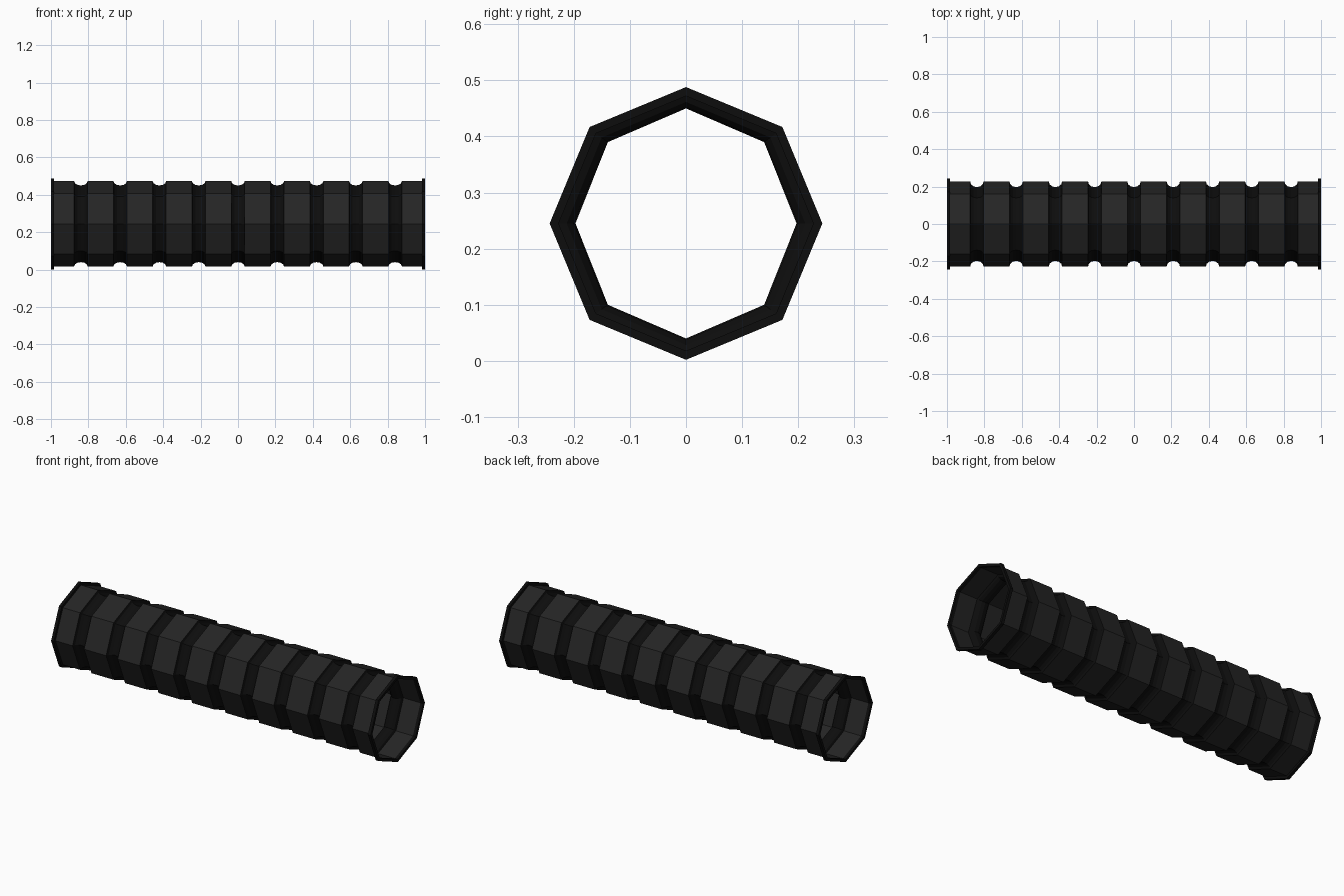
import bpy, bmesh, math

if "Cube" in bpy.data.objects:
    bpy.data.objects.remove(bpy.data.objects["Cube"])

SIDES, ZC = 8, 0.245

def mat(name, v):
    m = bpy.data.materials.new(name)
    m.diffuse_color = (v, v, v, 1)
    m.use_nodes = True
    m.node_tree.nodes["Principled BSDF"].inputs["Base Color"].default_value = m.diffuse_color
    return m

rubber = mat("dark_rubber", 0.018)
black = mat("black_rubber", 0.004)

# Outline along the tube: (x, y radius, z radius, groove flag of the strip that follows)
profile = [(-0.99, 0.228, 0.228, 0)]
for i in range(-4, 5):
    cx = i * 0.21
    for k in range(7):
        a = math.pi * k / 6
        s = math.sin(a)
        profile.append((cx - 0.036 * math.cos(a), 0.228 - 0.031 * s,
                        0.228 - 0.023 * s, 1 if k < 6 else 0))
profile.append((0.99, 0.228, 0.228, 0))

def lathe(name, prof, closed=False):
    bm = bmesh.new()
    rings = []
    for x, ry, rz, _ in prof:
        rings.append([bm.verts.new((x, ry * math.cos(math.tau * j / SIDES),
                                    ZC + rz * math.sin(math.tau * j / SIDES)))
                      for j in range(SIDES)])
    n = len(rings)
    for i in range(n if closed else n - 1):
        a, b = rings[i], rings[(i + 1) % n]
        for j in range(SIDES):
            k = (j + 1) % SIDES
            f = bm.faces.new((a[j], a[k], b[k], b[j]))
            f.material_index = prof[i][3]
    bmesh.ops.recalc_face_normals(bm, faces=bm.faces)
    me = bpy.data.meshes.new(name)
    bm.to_mesh(me)
    bm.free()
    ob = bpy.data.objects.new(name, me)
    bpy.context.collection.objects.link(ob)
    me.materials.append(rubber)
    me.materials.append(black)
    return ob

# Thin corrugated tube
lathe("ribbed_tube", profile)

# Narrow end collars
for side, s in (("left", -1), ("right", 1)):
    lathe(side + "_end_collar",
          [(s * x, r, r, 1) for x, r in
           ((0.983, 0.227), (0.983, 0.243), (1.0, 0.243), (1.0, 0.227))], closed=True)
